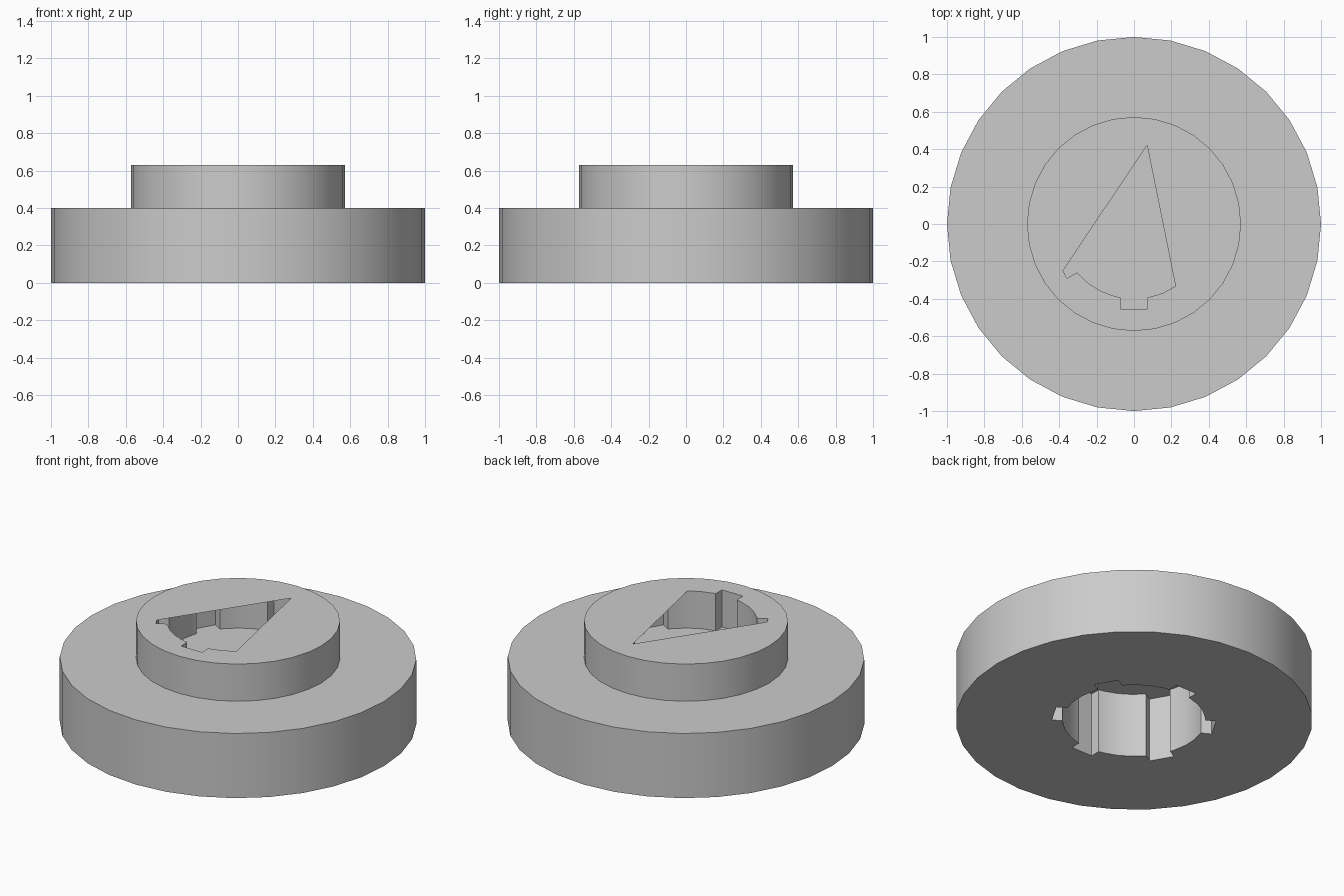
import bpy, bmesh
from math import pi, cos, sin, asin, hypot
from mathutils import Vector

if "Cube" in bpy.data.objects:
    bpy.data.objects.remove(bpy.data.objects["Cube"])

SIDES = 32
STEP = 2 * pi / SIDES
DISC_R, HUB_R, BORE_R, SLOT_R = 1.0, 0.572, 0.40, 0.455
SLOT_HALF = 0.072
DISC_TOP, HUB_TOP = 0.40, 0.63

grey = bpy.data.materials.new("plain_grey")
grey.use_nodes = True
colour = (0.6, 0.6, 0.6, 1)
grey.diffuse_color = colour
grey.node_tree.nodes["Principled BSDF"].inputs["Base Color"].default_value = colour


def circle(radius):
    return [(radius * cos(i * STEP), radius * sin(i * STEP)) for i in range(SIDES)]


def slot_and_arc(k):
    """One keyway and the round bore wall that follows it."""
    mid = -pi / 2 + k * pi / 3
    foot = (BORE_R ** 2 - SLOT_HALF ** 2) ** 0.5
    end = SLOT_R
    pts = []
    for r, side in ((foot, -1), (end, -1), (end, 1), (foot, 1)):
        s = side * SLOT_HALF
        pts.append((r * cos(mid) - s * sin(mid), r * sin(mid) + s * cos(mid)))
    half = asin(SLOT_HALF / BORE_R)
    for j in range(1, 5):
        a = j * STEP
        if half < a < pi / 3 - half:
            pts.append((BORE_R * cos(mid + a), BORE_R * sin(mid + a)))
    return pts


bore = [p for k in range(6) for p in slot_and_arc(k)]


def wall(bm, loop, z0, z1, inward=False):
    low = [bm.verts.new((x, y, z0)) for x, y in loop]
    high = [bm.verts.new((x, y, z1)) for x, y in loop]
    for i in range(len(loop)):
        j = (i + 1) % len(loop)
        quad = [low[i], low[j], high[j], high[i]]
        bm.faces.new(quad[::-1] if inward else quad)


def cap(bm, loops, z, up):
    """Flat face with an outer outline and any holes."""
    edges = []
    for loop in loops:
        vs = [bm.verts.new((x, y, z)) for x, y in loop]
        edges += [bm.edges.new((vs[i - 1], vs[i])) for i in range(len(vs))]
    normal = Vector((0, 0, 1 if up else -1))
    made = bmesh.ops.triangle_fill(bm, use_beauty=True, use_dissolve=False,
                                   edges=edges, normal=normal)
    for f in made["geom"]:
        if isinstance(f, bmesh.types.BMFace):
            f.normal_update()
            if f.normal.dot(normal) < 0:
                f.normal_flip()


def finish(bm, name):
    bmesh.ops.remove_doubles(bm, verts=bm.verts, dist=0.0005)
    mesh = bpy.data.meshes.new(name)
    bm.to_mesh(mesh)
    bm.free()
    mesh.materials.append(grey)
    obj = bpy.data.objects.new(name, mesh)
    bpy.context.collection.objects.link(obj)
    bpy.ops.object.select_all(action="DESELECT")
    obj.select_set(True)
    bpy.context.view_layer.objects.active = obj
    bpy.ops.object.shade_smooth_by_angle(angle=pi / 6)


# Wide base disc with a slotted blind bore open underneath
bm = bmesh.new()
wall(bm, circle(DISC_R), 0, DISC_TOP)
wall(bm, bore, 0, DISC_TOP, inward=True)
cap(bm, [circle(DISC_R), bore], 0, up=False)
cap(bm, [circle(DISC_R)], DISC_TOP, up=True)
finish(bm, "base_disc")

# Hub whose thin top skin leaves a pointed opening over the slotted bore
first = slot_and_arc(0)
left_end = first[:4] + first[4:7]
last = slot_and_arc(5)
opening = [(-0.38, -0.25)] + last[2:] + left_end + [(0.07, 0.42)]
bm = bmesh.new()
wall(bm, circle(HUB_R), DISC_TOP, HUB_TOP)
wall(bm, bore, DISC_TOP, HUB_TOP, inward=True)
cap(bm, [circle(HUB_R), opening], HUB_TOP, up=True)
finish(bm, "hub")
